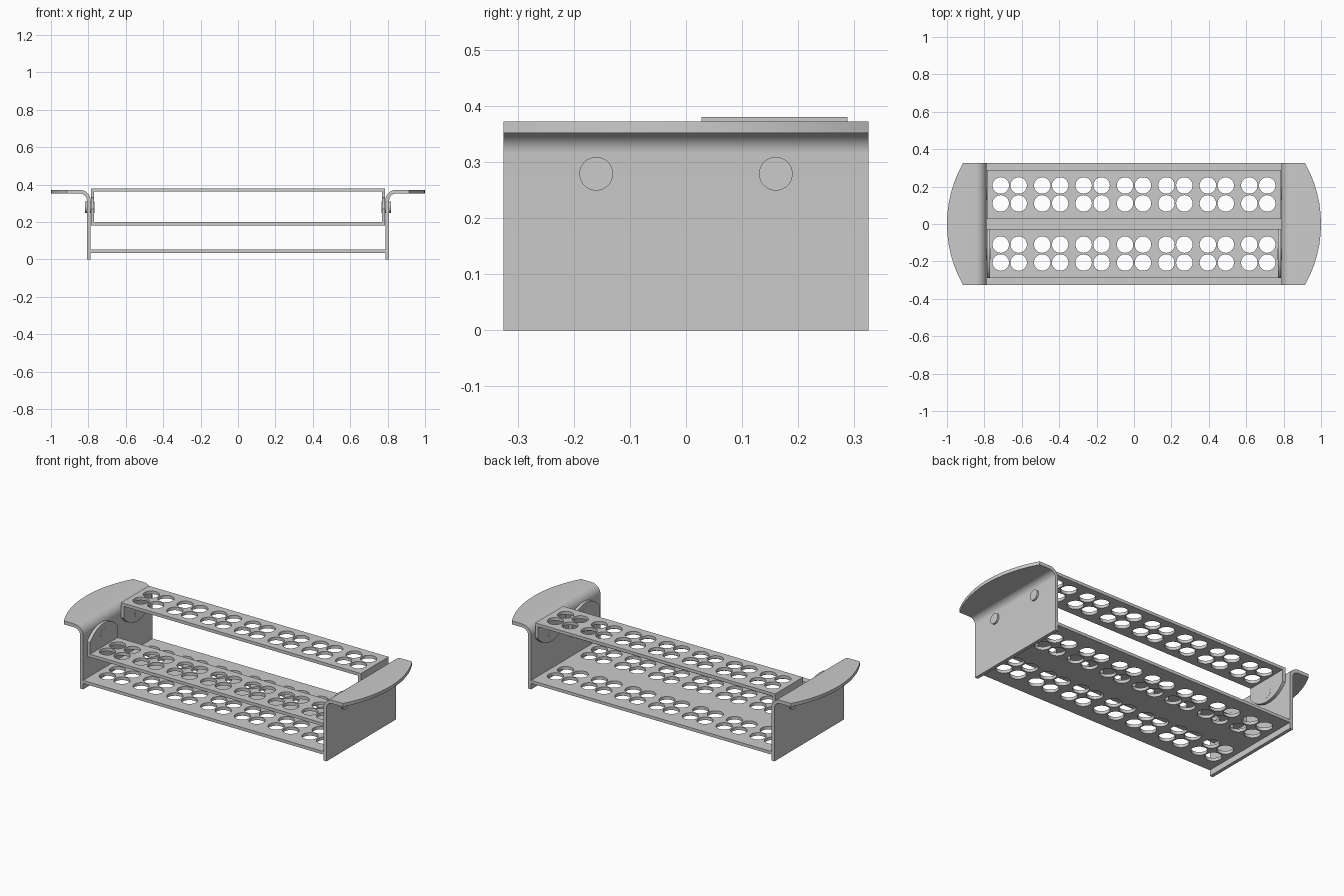
import bpy, bmesh, math
from mathutils import Matrix

if "Cube" in bpy.data.objects:
    bpy.data.objects.remove(bpy.data.objects["Cube"])

def finish(bm, name):
    bmesh.ops.remove_doubles(bm, verts=bm.verts, dist=1e-5)
    bmesh.ops.recalc_face_normals(bm, faces=bm.faces)
    me = bpy.data.meshes.new(name)
    bm.to_mesh(me)
    bm.free()
    ob = bpy.data.objects.new(name, me)
    bpy.context.collection.objects.link(ob)
    bpy.ops.object.select_all(action='DESELECT')
    ob.select_set(True)
    bpy.context.view_layer.objects.active = ob
    bpy.ops.object.shade_smooth_by_angle(angle=math.radians(30))
    return ob

def add_sheet(bm, loops, thick, matrix):
    """Filled flat outline with holes, thickened about its plane."""
    cu = bpy.data.curves.new("outline", 'CURVE')
    cu.dimensions, cu.fill_mode, cu.extrude = '2D', 'BOTH', thick / 2
    for pts in loops:
        sp = cu.splines.new('POLY')
        sp.points.add(len(pts) - 1)
        for p, (x, y) in zip(sp.points, pts):
            p.co = (x, y, 0, 1)
        sp.use_cyclic_u = True
    ob = bpy.data.objects.new("outline", cu)
    bpy.context.collection.objects.link(ob)
    bpy.context.view_layer.update()
    dg = bpy.context.evaluated_depsgraph_get()
    me = bpy.data.meshes.new_from_object(ob.evaluated_get(dg))
    me.transform(matrix)
    bm.from_mesh(me)
    bpy.data.objects.remove(ob)
    bpy.data.curves.remove(cu)
    bpy.data.meshes.remove(me)

def rect(x, y0, y1):
    return [(-x, y0), (x, y0), (x, y1), (-x, y1)]

def holes(yc):
    return [[(0.2215 * i + dx + 0.044 * math.cos(a), yc + dy + 0.044 * math.sin(a))
             for a in (math.tau * k / 32 for k in range(32))]
            for i in range(-3, 4) for dx in (-0.048, 0.048) for dy in (-0.048, 0.048)]

T = 0.018
YC = 0.158

# Base tray with four rows of holes
bm = bmesh.new()
add_sheet(bm, [rect(0.79, -0.325, 0.325)] + holes(YC) + holes(-YC), T,
          Matrix.Translation((0, 0, 0.044)))
finish(bm, "base_tray")

# Tube shelves: front has tabs bent up, rear has tabs bent down
def shelf(name, yc, z, up):
    bm = bmesh.new()
    add_sheet(bm, [rect(0.787, yc - 0.13, yc + 0.13)] + holes(yc), T,
              Matrix.Translation((0, 0, z)))
    s, c = 0.07, 0.065                       # straight side height, arc rise
    r = (0.13 ** 2 + c ** 2) / (2 * c)
    a0 = math.asin(0.13 / r)
    arc = [(r * math.sin(a), s + c - r + r * math.cos(a))
           for a in (a0 - 2 * a0 * k / 20 for k in range(21))]
    tab = [(-0.13, 0), (0.13, 0)] + arc
    for x in (-0.778, 0.778):
        # local x -> world y, local y -> world +/-z, local z -> world x
        m = Matrix(((0, 0, 1, x), (1, 0, 0, yc), (0, up, 0, z + up * T / 2), (0, 0, 0, 1)))
        add_sheet(bm, [tab], T, m)
    finish(bm, name)

shelf("front_shelf", -YC, 0.19, 1)
shelf("rear_shelf", YC, 0.371, -1)

# End plates: bent profile swept along y, with a bowed handle edge
def end_plate(name, side):
    cx, cz, ro, ri = 0.845, 0.315, 0.057, 0.037
    bend = [math.pi - math.pi / 2 * k / 8 for k in range(9)]
    inner = [(cx + ro * math.cos(a), cz + ro * math.sin(a)) for a in bend]
    outer = [(cx + ri * math.cos(a), cz + ri * math.sin(a)) for a in reversed(bend)]
    R, n = 0.664, 12
    a0 = math.asin(0.325 / R)
    bm = bmesh.new()
    rings = []
    for k in range(n + 1):
        a = -a0 + 2 * a0 * k / n
        y, tip = R * math.sin(a), 1 - R + R * math.cos(a)
        prof = ([(cx - ro, 0)] + inner + [(tip, cz + ro), (tip, cz + ri)]
                + outer + [(cx - ri, 0)])
        rings.append([bm.verts.new((side * x, y, z)) for x, z in prof])
    for r0, r1 in zip(rings, rings[1:]):
        for i in range(len(r0)):
            j = (i + 1) % len(r0)
            bm.faces.new((r0[i], r0[j], r1[j], r1[i]))
    bm.faces.new(rings[0])
    bm.faces.new(rings[-1])
    finish(bm, name)

# Rivets join the shelf tabs to the end plates
def rivet(name, side, y):
    bm = bmesh.new()
    bmesh.ops.create_cone(bm, cap_ends=True, segments=32, radius1=0.03, radius2=0.03, depth=0.05,
                          matrix=Matrix.Translation((side * 0.793, y, 0.279))
                          @ Matrix.Rotation(math.pi / 2, 4, 'Y'))
    finish(bm, name)

for label, side in (("left", -1), ("right", 1)):
    end_plate(label + "_end_plate", side)
    rivet(label + "_front_rivet", side, -0.16)
    rivet(label + "_rear_rivet", side, 0.16)
